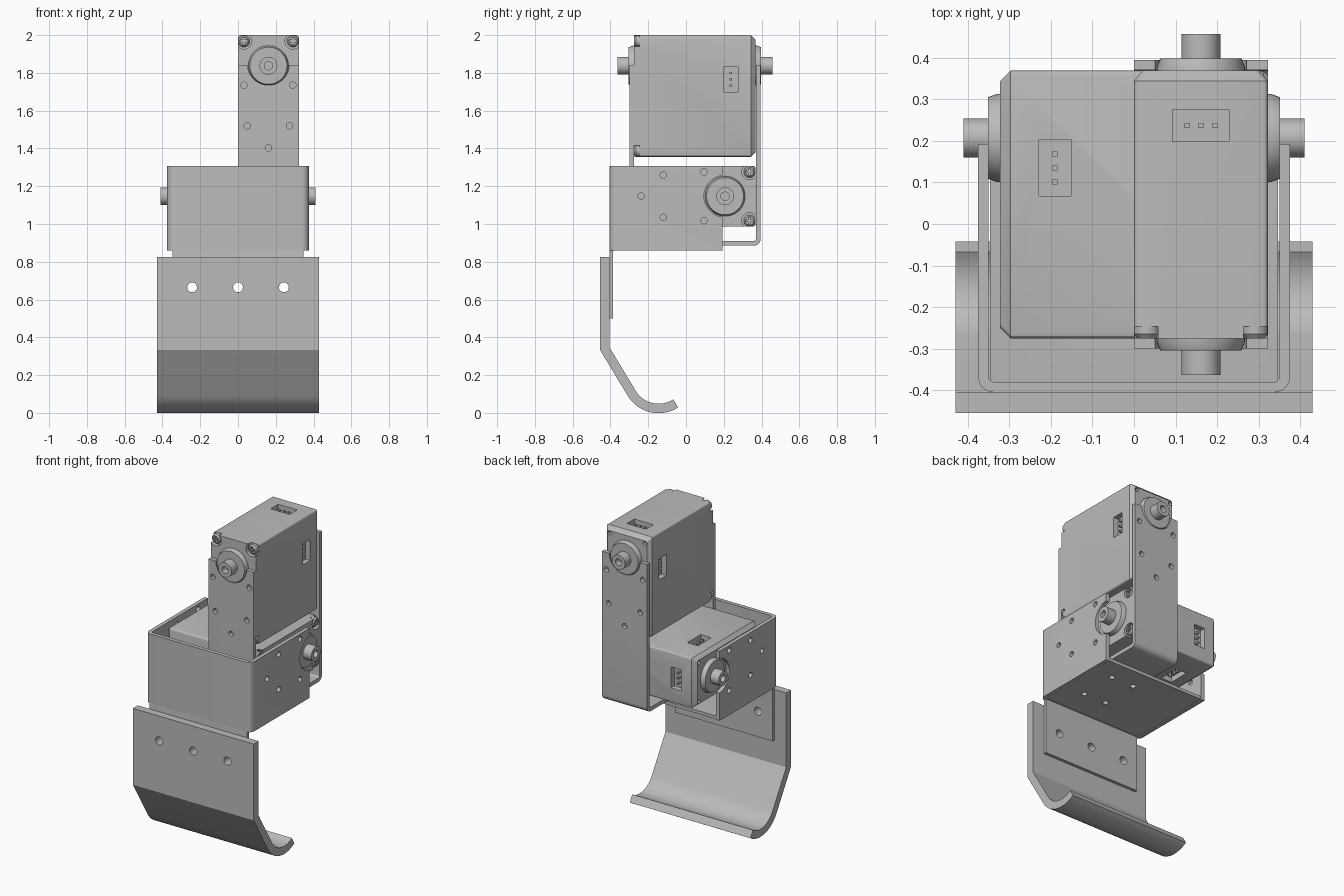
import bpy, bmesh
from math import sin, cos, pi, radians
from mathutils import Vector, Matrix

if "Cube" in bpy.data.objects:
    bpy.data.objects.remove(bpy.data.objects["Cube"], do_unlink=True)

grey = bpy.data.materials.new("plain_grey")
grey.use_nodes = True
COLOUR = (0.5, 0.5, 0.5, 1)
grey.diffuse_color = COLOUR
grey.node_tree.nodes["Principled BSDF"].inputs["Base Color"].default_value = COLOUR


def loft(name, rings):
    """Skin a list of equal-length rings and cap both ends."""
    bm = bmesh.new()
    loops = [[bm.verts.new(p) for p in ring] for ring in rings]
    n = len(loops[0])
    for a, b in zip(loops, loops[1:]):
        for i in range(n):
            j = (i + 1) % n
            bm.faces.new((a[i], a[j], b[j], b[i]))
    bm.faces.new(loops[0])
    bm.faces.new(loops[-1])
    bmesh.ops.recalc_face_normals(bm, faces=bm.faces)
    mesh = bpy.data.meshes.new(name)
    bm.to_mesh(mesh)
    bm.free()
    mesh.materials.append(grey)
    obj = bpy.data.objects.new(name, mesh)
    bpy.context.scene.collection.objects.link(obj)
    return obj


def place(axis, a, u, v):
    return {"x": (a, u, v), "y": (u, a, v), "z": (u, v, a)}[axis]


def prism(name, outline, axis, lo, hi):
    return loft(name, [[place(axis, a, u, v) for u, v in outline] for a in (lo, hi)])


def box(name, lo, hi):
    outline = [(lo[1], lo[2]), (hi[1], lo[2]), (hi[1], hi[2]), (lo[1], hi[2])]
    return prism(name, outline, "x", lo[0], hi[0])


def lathe(name, axis, centre, profile, n=40):
    turn = [2 * pi * i / n for i in range(n)]
    return loft(name, [[place(axis, a, centre[0] + r * cos(t), centre[1] + r * sin(t))
                        for t in turn] for a, r in profile])


def cut(obj, cutters):
    """Subtract each cutter, then discard it."""
    bpy.context.view_layer.objects.active = obj
    for c in cutters:
        mod = obj.modifiers.new("cut", "BOOLEAN")
        mod.operation, mod.solver, mod.object = "DIFFERENCE", "EXACT", c
        bpy.ops.object.modifier_apply(modifier=mod.name)
        bpy.data.objects.remove(c, do_unlink=True)


def fillet(path, r, steps=6):
    """Round the inner corners of a right-angled path."""
    pts = [Vector(p) for p in path]
    out = [pts[0]]
    for p, q, s in zip(pts, pts[1:], pts[2:]):
        d, e = (p - q).normalized() * r, (s - q).normalized() * r
        for i in range(steps + 1):
            t = pi / 2 * i / steps
            out.append(q + d * (1 - sin(t)) + e * (1 - cos(t)))
    return out + [pts[-1]]


def ribbon(path, thick):
    """Outline of a sheet of constant thickness that follows a path."""
    pts = [Vector(p) for p in path]
    left, right = [], []
    for i, p in enumerate(pts):
        d0 = (p - pts[i - 1]).normalized() if i else (pts[1] - p).normalized()
        d1 = (pts[i + 1] - p).normalized() if i < len(pts) - 1 else d0
        n0, n1 = Vector((-d0.y, d0.x)), Vector((-d1.y, d1.x))
        m = (n0 + n1) * (thick / 2 / (1 + n0.dot(n1)))
        left.append(p + m)
        right.append(p - m)
    return left + right[::-1]


SHEET = 0.025

# Curved foot plate: upright, slope, then curled toe
arc = [radians(211 + 92 * i / 16) for i in range(17)]
foot_path = [(-0.43, 0.825), (-0.43, 0.34)]
foot_path += [(-0.145 + 0.1665 * cos(t), 0.19 + 0.1665 * sin(t)) for t in arc]
foot = prism("foot_plate", ribbon(foot_path, 0.05), "x", -0.43, 0.43)

# Floor of the lower bracket with its hanging flange
floor_path = fillet([(0.19, 0.8725), (-0.3955, 0.8725), (-0.3955, 0.5)], 0.016)
floor = prism("bracket_floor", ribbon(floor_path, 0.02), "x", -0.347, 0.347)
cut(floor, [lathe("cutter", "z", (x, y), [(0.8, 0.017), (0.95, 0.017)], 24)
            for x in (0.05, 0.21) for y in (-0.2, 0.05)])
for plate in (foot, floor):
    cut(plate, [lathe("cutter", "y", (x, 0.665), [(-0.6, 0.026), (-0.2, 0.026)], 24)
                for x in (-0.243, 0, 0.243)])


def bracket_cutters(axis, shaft, along):
    """Shaft notch and five screw holes, measured away from the shaft."""
    u, v = shaft
    spots = [(0, 0, 0.11)]
    spots += [(-0.11, s * 0.129, 0.017) for s in (-1, 1)]
    spots += [(-0.325, s * 0.112, 0.017) for s in (-1, 1)]
    spots.append((-0.442, 0, 0.017))
    result = []
    for a, b, r in spots:
        c = (u + a, v + b) if along == 0 else (u + b, v + a)
        result.append(lathe("cutter", axis, c, [(-0.6, r), (0.6, r)], 48 if r > 0.05 else 20))
    return result


# Lower bracket, wrapped around the front and sides
lower_path = fillet([(-0.3625, 0.193), (-0.3625, -0.3925), (0.3625, -0.3925), (0.3625, 0.193)], 0.025)
lower = prism("lower_bracket", ribbon(lower_path, SHEET), "z", 0.86, 1.308)
cut(lower, bracket_cutters("x", (0.205, 1.147), 0))

# Tall bracket, an upright U
tall_path = fillet([(-0.2875, 1.843), (-0.2875, 0.8975), (0.3825, 0.8975), (0.3825, 1.843)], 0.025)
tall = prism("tall_bracket", ribbon(tall_path, SHEET), "x", 0, 0.322)
cut(tall, bracket_cutters("y", (0.161, 1.845), 1))


def rounded_ring(x, hy, hz, c=0.012):
    ring = []
    for sy, sz, start in ((1, 1, 0), (-1, 1, 1), (-1, -1, 2), (1, -1, 3)):
        for i in range(4):
            t = pi / 2 * (start + i / 3)
            ring.append((x, sy * (hy - c) + c * cos(t), sz * (hz - c) + c * sin(t)))
    return ring


def servo(prefix, matrix):
    """Motor with its shaft along local x, length along y, width along z."""
    hx, hy, hz = 0.322, 0.322, 0.161
    body = loft(prefix + "_motor_body", [rounded_ring(-hx, hy - 0.025, hz - 0.02),
                                         rounded_ring(-hx + 0.025, hy, hz),
                                         rounded_ring(hx, hy, hz)])
    corners = [(sy, sz) for sy in (-1, 1) for sz in (-1, 1)]
    tools = [lathe("cutter", "x", (sy * 0.29, sz * 0.13), [(0.294, 0.042), (0.4, 0.042)])
             for sy, sz in corners]
    tools += [lathe("cutter", "x", (sy * 0.28, sz * 0.125), [(-0.4, 0.012), (-0.29, 0.012)], 16)
              for sy, sz in corners]
    # Connector sockets on both wide faces and on the shaft end
    x0, x1, deep = -0.228, -0.152, 0.035
    tools.append(box("cutter", (x0, hy - deep, -0.068), (x1, 0.4, 0.068)))
    tools += [box("cutter", (x0, 0.02, min(s * 0.2, s * (hz - deep))),
                  (x1, 0.156, max(s * 0.2, s * (hz - deep)))) for s in (-1, 1)]
    cut(body, tools)
    parts = [body]
    # Socket pins
    xm, h = (x0 + x1) / 2, 0.006
    for k in (-0.034, 0, 0.034):
        parts.append(box(prefix + "_end_pin", (xm - h, hy - deep - 0.01, k - h), (xm + h, hy - 0.008, k + h)))
        for s in (-1, 1):
            z = sorted((s * (hz - deep - 0.01), s * (hz - 0.008)))
            parts.append(box(prefix + "_side_pin", (xm - h, 0.088 + k - h, z[0]), (xm + h, 0.088 + k + h, z[1])))
    # Shaft bosses on both ends
    boss = [(0.3, 0.106), (0.33, 0.106), (0.351, 0.098), (0.351, 0.047),
            (0.41, 0.047), (0.41, 0.022), (0.365, 0.022)]
    for s, side in ((1, "output"), (-1, "idler")):
        parts.append(lathe(prefix + "_" + side + "_shaft", "x", (0.16, 0), [(s * a, r) for a, r in boss], 48))
    # Cross-head corner screws
    for sy, sz in corners:
        y, z = sy * 0.29, sz * 0.13
        screw = lathe(prefix + "_screw", "x", (y, z), [(0.285, 0.031), (0.312, 0.031), (0.322, 0.023)], 24)
        cut(screw, [box("cutter", (0.31, y - a, z - b), (0.4, y + a, z + b))
                    for a, b in ((0.018, 0.005), (0.005, 0.018))])
        parts.append(screw)
    for p in parts:
        p.data.transform(matrix)


servo("lower", Matrix.Translation((0, 0.047, 1.147)))
turn = Matrix(((0, 0, -1), (-1, 0, 0), (0, 1, 0))).to_4x4()
servo("upper", Matrix.Translation((0.161, 0.047, 1.678)) @ turn)

# Smooth the round surfaces, keep the folded edges crisp
for obj in bpy.context.scene.objects:
    obj.select_set(obj.type == "MESH")
bpy.context.view_layer.objects.active = foot
bpy.ops.object.shade_smooth_by_angle(angle=radians(25))
